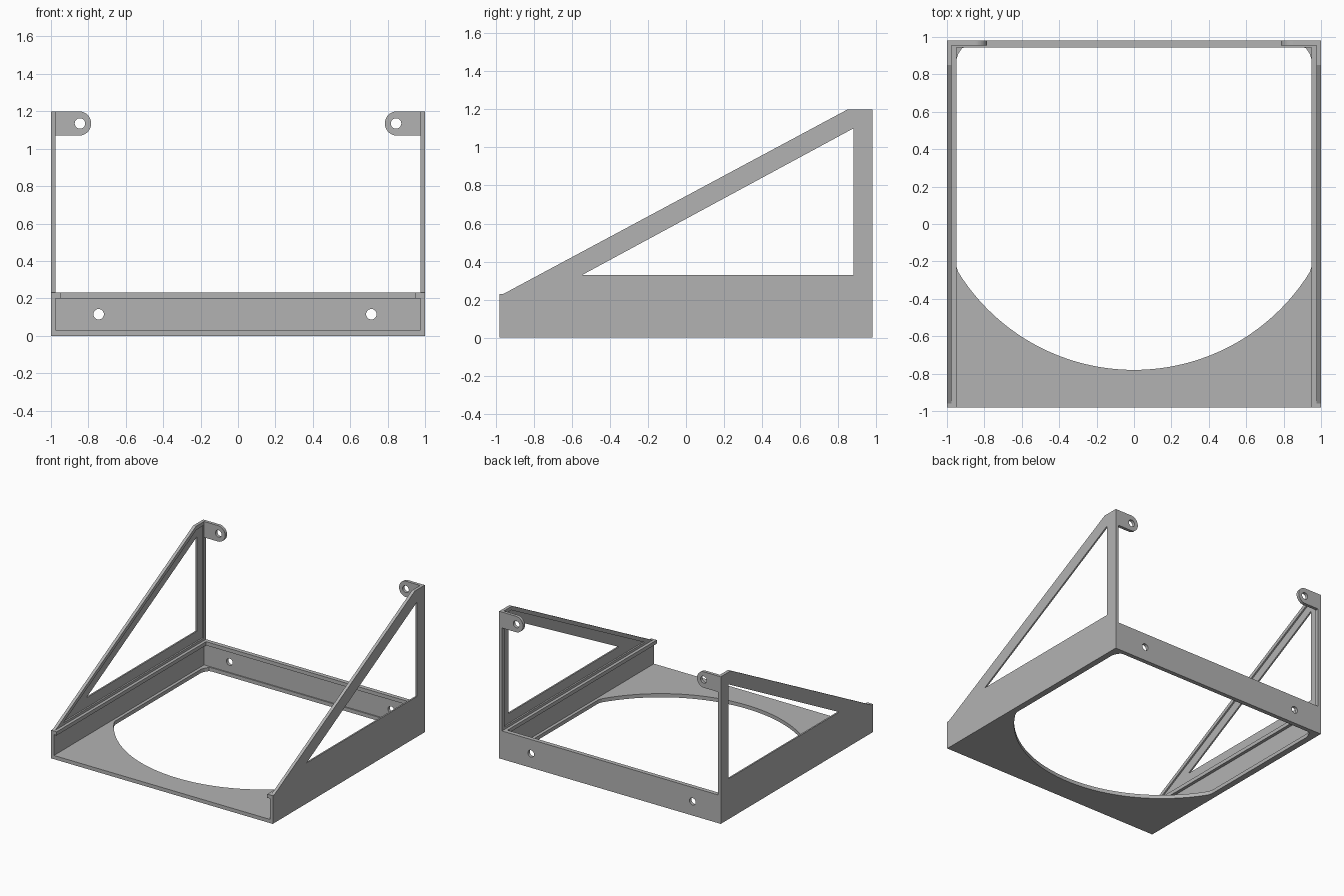
import bpy
from math import sin, cos, pi
from mathutils import Matrix

cube = bpy.data.objects.get("Cube")
if cube:
    bpy.data.objects.remove(cube, do_unlink=True)

grey = bpy.data.materials.new("matte grey")
grey.use_nodes = True
COLOUR = (0.45, 0.45, 0.45, 1)
grey.diffuse_color = COLOUR
grey.node_tree.nodes["Principled BSDF"].inputs["Base Color"].default_value = COLOUR

# Overall dimensions
W, D, H = 1.0, 0.98, 1.2      # half width, half depth, height
T = 0.025                     # wall thickness
RIM = 0.23                    # height of the tray walls
LIP = 0.03                    # height of the lip under the rim
FLOOR = 0.03

# Axis maps from drawing plane (u, v, depth) to the model
FLAT = Matrix.Identity(4)
SIDE = Matrix(((0, 0, 1, 0), (1, 0, 0, 0), (0, 1, 0, 0), (0, 0, 0, 1)))
BACK = Matrix(((1, 0, 0, 0), (0, 0, -1, 0), (0, 1, 0, 0), (0, 0, 0, 1)))


def circle(u, v, r, n=32):
    return [(u + r * cos(2 * pi * i / n), v + r * sin(2 * pi * i / n)) for i in range(n)]


def rect(u0, v0, u1, v1):
    return [(u0, v0), (u1, v0), (u1, v1), (u0, v1)]


def plate(name, loops, lo, hi, plane, mirror=False):
    """Extrude an outline with holes from depth lo to hi."""
    curve = bpy.data.curves.new(name, "CURVE")
    curve.dimensions = "2D"
    curve.fill_mode = "BOTH"
    curve.extrude = (hi - lo) / 2
    for loop in loops:
        spline = curve.splines.new("POLY")
        spline.points.add(len(loop) - 1)
        for point, (u, v) in zip(spline.points, loop):
            point.co = (u, v, 0, 1)
        spline.use_cyclic_u = True
    helper = bpy.data.objects.new(name + " helper", curve)
    bpy.context.collection.objects.link(helper)
    graph = bpy.context.evaluated_depsgraph_get()
    mesh = bpy.data.meshes.new_from_object(helper.evaluated_get(graph))
    bpy.data.objects.remove(helper, do_unlink=True)
    mesh.transform(plane @ Matrix.Translation((0, 0, (lo + hi) / 2)))
    mesh.materials.clear()
    mesh.materials.append(grey)
    for face in mesh.polygons:
        face.use_smooth = False
    obj = bpy.data.objects.new(name, mesh)
    bpy.context.collection.objects.link(obj)
    if mirror:
        mod = obj.modifiers.new("mirror", "MIRROR")
        mod.use_mirror_merge = False
    return obj


# Floor with a large round opening, trimmed to the lip line
opening = [(max(-W + 2 * T, min(W - 2 * T, x)), min(D - 0.035, y))
           for x, y in circle(0, 0.326, 1.106, 192)]
plate("floor", [rect(T - W, -D, W - T, D - T), opening], 0, FLOOR, FLAT)

# Side walls: outer skin with a triangular window, inner layer with raised edges
outline = [(-D, 0), (D, 0), (D, H), (0.85, H), (-0.96, RIM), (-D, RIM)]
window = [(-0.545, 0.33), (0.88, 0.33), (0.88, 1.1)]
recess = [(-0.86, 0.25), (0.95, 0.25), (0.95, 1.17), (0.86, 1.17)]
plate("side_wall", [outline, window], W - T / 2, W, SIDE, True)
plate("side_wall_edging", [outline, recess], W - T, W - T / 2, SIDE, True)

# Back wall with two screw holes
plate("back_wall",
      [rect(T - W, 0, W - T, RIM), circle(-0.745, 0.115, 0.028), circle(0.713, 0.115, 0.028)],
      -D, T - D, BACK)

# Lip running inside the rim
plate("side_lip", [rect(-D, RIM - LIP, D - T, RIM)], W - 2 * T, W - T, SIDE, True)
plate("back_lip", [rect(2 * T - W, RIM - LIP, W - 2 * T, RIM)], T - D, 0.035 - D, BACK)

# Rounded mounting tabs at the top of the rear posts
R = 0.065
tab = [(W - T, H), *[(0.85 - R * sin(pi * i / 24), H - R + R * cos(pi * i / 24))
                     for i in range(25)], (W - T, H - 2 * R)]
plate("mounting_tab", [tab, circle(0.845, H - R, 0.028)], -D, T - D, BACK, True)
